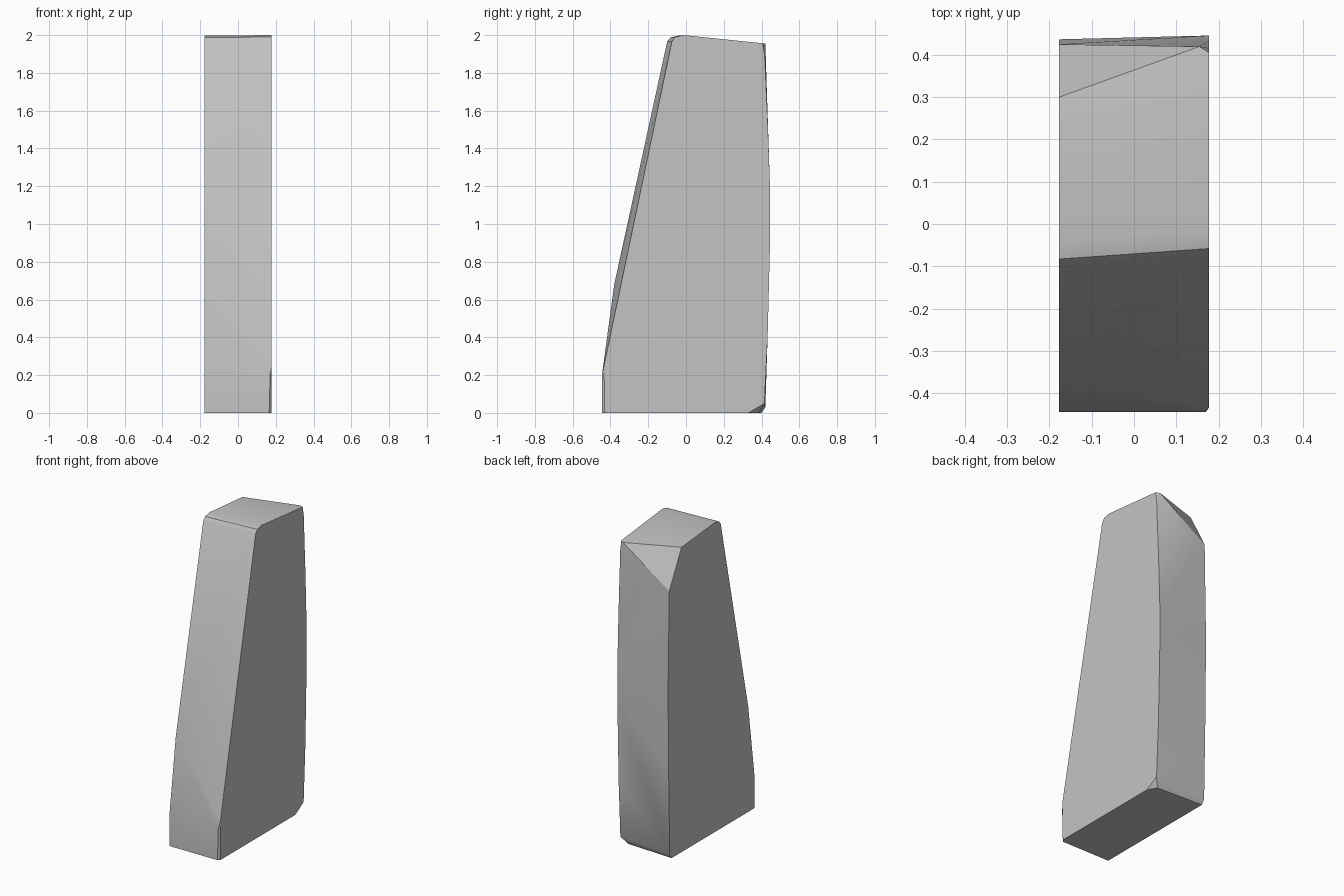
import bpy
import bmesh
import math

cube = bpy.data.objects.get("Cube")
if cube:
    bpy.data.objects.remove(cube, do_unlink=True)

HALF = 0.178

# Side outlines as (y, z), from the bottom front, over the top, down the back
left_outline = [(-0.445, 0), (-0.445, 0.2), (-0.38, 0.68), (-0.1, 1.965),
                (-0.083, 1.987), (-0.04, 1.997), (0.3, 1.967),
                (0.425, 1.73), (0.437, 1.1), (0.432, 0.6), (0.42, 0.03), (0.4, 0)]
right_outline = [(-0.43, 0), (-0.434, 0.25), (-0.075, 1.965),
                 (-0.058, 1.99), (-0.015, 2.0), (0.405, 1.957), (0.416, 1.9),
                 (0.434, 1.5), (0.446, 1.15), (0.446, 0.95), (0.432, 0.4),
                 (0.415, 0.05), (0.33, 0)]
# Chipped corners between the two sides
chips = [(0.165, -0.445, 0), (0.17, -0.445, 0.2),
         (0.155, 0.42, 1.955), (0.145, 0.385, 0)]

points = [(-HALF, y, z) for y, z in left_outline]
points += [(HALF, y, z) for y, z in right_outline]
points += chips

# Wrap the outlines in one solid slab
bm = bmesh.new()
for p in points:
    bm.verts.new(p)
bmesh.ops.convex_hull(bm, input=bm.verts[:])
loose = [v for v in bm.verts if not v.link_faces]
bmesh.ops.delete(bm, geom=loose, context='VERTS')
bmesh.ops.dissolve_limit(bm, angle_limit=math.radians(0.5),
                         verts=bm.verts[:], edges=bm.edges[:])
bmesh.ops.recalc_face_normals(bm, faces=bm.faces[:])
mesh = bpy.data.meshes.new("stone_slab")
bm.to_mesh(mesh)
bm.free()

slab = bpy.data.objects.new("stone_slab", mesh)
bpy.context.collection.objects.link(slab)

# Stone colour
stone = bpy.data.materials.new("stone_grey")
stone.use_nodes = True
colour = (0.55, 0.55, 0.55, 1)
stone.diffuse_color = colour
for node in stone.node_tree.nodes:
    if node.type == 'BSDF_PRINCIPLED':
        node.inputs["Base Color"].default_value = colour
mesh.materials.append(stone)

# Soft worn faces with crisp edges
bpy.ops.object.select_all(action='DESELECT')
slab.select_set(True)
bpy.context.view_layer.objects.active = slab
bpy.ops.object.shade_smooth_by_angle(angle=math.radians(30))
